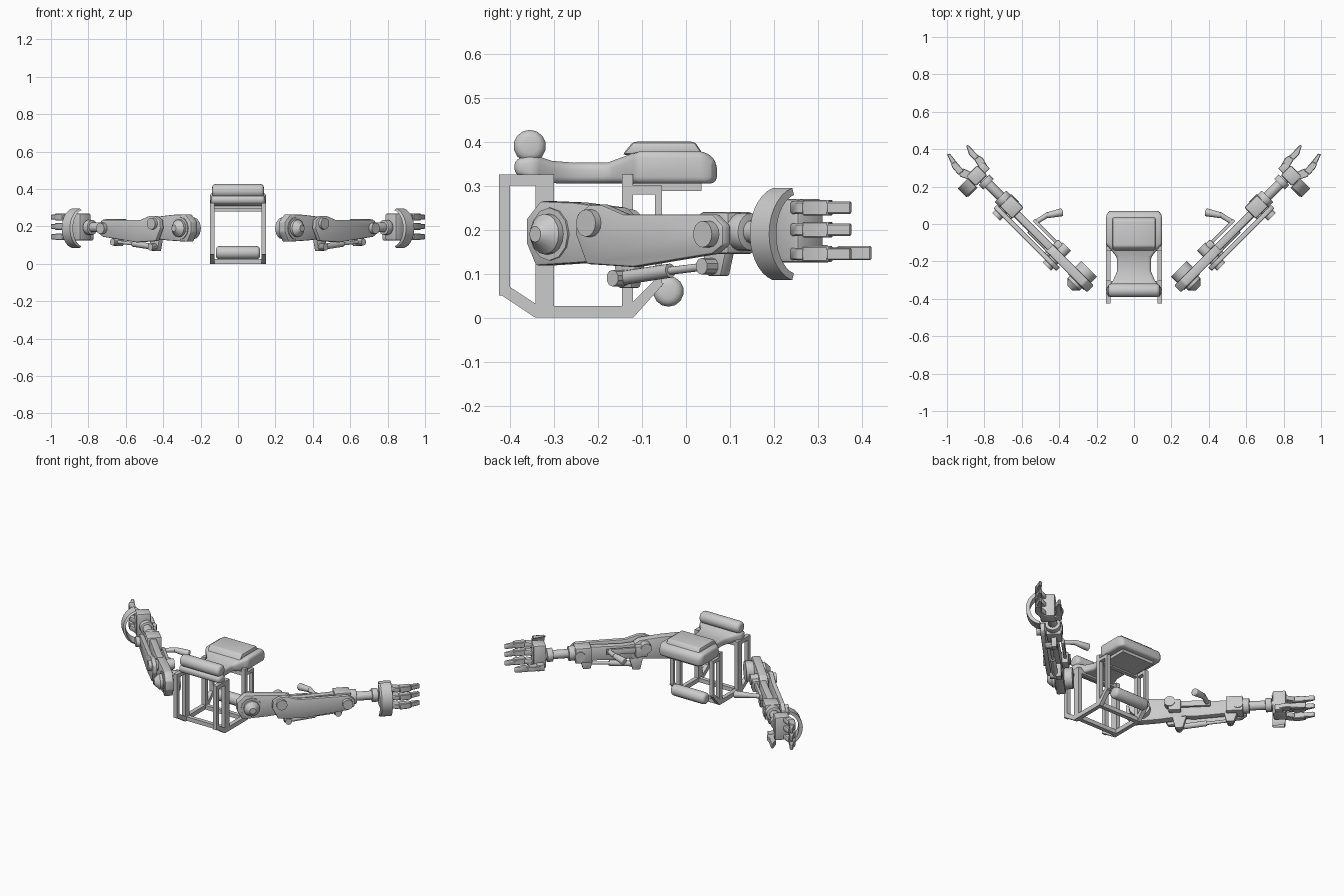
import bpy, bmesh, math
from mathutils import Vector, Matrix

cube = bpy.data.objects.get("Cube")
if cube:
    bpy.data.objects.remove(cube)

grey = bpy.data.materials.new("light grey")
grey.use_nodes = True
colour = (0.6, 0.6, 0.6, 1)
grey.diffuse_color = colour
grey.node_tree.nodes["Principled BSDF"].inputs["Base Color"].default_value = colour

ARM = Matrix.Rotation(math.radians(45), 4, 'Z')


def finish(bm, name, bevel=0, segs=3, arm=False):
    """Bevel, shade and link a mesh; arm parts are turned outward and mirrored."""
    bmesh.ops.recalc_face_normals(bm, faces=bm.faces)
    if bevel:
        edges = [e for e in bm.edges if e.calc_face_angle(0) > 0.5]
        bmesh.ops.bevel(bm, geom=edges, offset=bevel, segments=segs,
                        affect='EDGES', profile=0.5, clamp_overlap=True)
    if arm:
        bm.transform(ARM)
    for side in ("left_", "right_") if arm else ("",):
        if side == "right_":
            bm.transform(Matrix.Scale(-1, 4, (1, 0, 0)))
            bmesh.ops.reverse_faces(bm, faces=bm.faces)
        mesh = bpy.data.meshes.new(side + name)
        bm.to_mesh(mesh)
        mesh.materials.append(grey)
        mesh.polygons.foreach_set("use_smooth", [True] * len(mesh.polygons))
        mesh.set_sharp_from_angle(angle=math.radians(35))
        bpy.context.collection.objects.link(bpy.data.objects.new(side + name, mesh))
    bm.free()


def skin(bm, rings):
    """Join rings of points into a closed tube."""
    loops = [[bm.verts.new(p) for p in r] for r in rings]
    n = len(loops[0])
    for a, b in zip(loops, loops[1:]):
        for i in range(n):
            bm.faces.new((a[i], a[(i + 1) % n], b[(i + 1) % n], b[i]))
    bm.faces.new(loops[0])
    bm.faces.new(loops[-1])


def prism(name, pts, axis, lo, hi, bevel=0, segs=2, arm=False):
    """Extrude a 2D outline along an axis."""
    def place(p, h):
        v = list(p)
        v.insert(axis, h)
        return v
    bm = bmesh.new()
    skin(bm, [[place(p, h) for p in pts] for h in (lo, hi)])
    finish(bm, name, bevel, segs, arm)


def box(name, lo, hi, bevel=0, segs=2, arm=False):
    pts = [(lo[0], lo[1]), (hi[0], lo[1]), (hi[0], hi[1]), (lo[0], hi[1])]
    prism(name, pts, 2, lo[2], hi[2], bevel, segs, arm)


def rod(name, p, q, r1, r2=None, sides=16, bevel=0, segs=3, arm=False):
    p, q = Vector(p), Vector(q)
    bm = bmesh.new()
    turn = (q - p).to_track_quat('Z', 'Y').to_matrix().to_4x4()
    bmesh.ops.create_cone(bm, cap_ends=True, segments=sides, radius1=r1,
                          radius2=r1 if r2 is None else r2, depth=(q - p).length,
                          matrix=Matrix.Translation((p + q) / 2) @ turn)
    finish(bm, name, bevel, segs, arm)


def pin(name, u, z, w1, w2, r1, r2=None, sides=16):
    """Arm joint pin; w is the distance outward, so local y is -w."""
    rod(name, (u, -w1, z), (u, -w2, z), r1, r2, sides, arm=True)


def plate(name, pts, w1, w2, bevel=0.006):
    prism(name, pts, 1, -w2, -w1, bevel, 2, True)


# Body support pad with a narrow waist
bm = bmesh.new()
sections = [(-.39, .14, .325, .36), (-.345, .148, .31, .37), (-.30, .11, .305, .355),
            (-.25, .09, .305, .352), (-.18, .09, .305, .352), (-.13, .13, .305, .37),
            (-.11, .15, .305, .378), (.045, .15, .305, .378), (.07, .135, .305, .355)]
skin(bm, [[(-h, y, a), (h, y, a), (h, y, b), (-h, y, b)] for y, h, a, b in sections])
finish(bm, "support_pad", 0.016)
prism("raised_pad", [(-.145, .37), (.04, .37), (.02, .40), (-.12, .40)], 0, -.115, .115, .008)
box("pad_base", (-.11, -.12, .288), (.11, .035, .31))

# Padded rolls
rod("head_roll", (-.138, -.355, .39), (.138, -.355, .39), .037, sides=14, bevel=.018)
rod("foot_roll", (-.118, -.04, .06), (.118, -.04, .06), .035, sides=14, bevel=.018)

# Side frames
for s, side in ((1, "left"), (-1, "right")):
    x1, x2 = sorted((s * .125, s * .15))

    def bar(part, pts):
        prism(side + "_frame_" + part, pts, 0, x1, x2)

    def post(part, y1, y2, z1, z2):
        bar(part, [(y1, z1), (y2, z1), (y2, z2), (y1, z2)])

    post("outer_post", -.425, -.40, .05, .325)
    post("main_post", -.342, -.30, .0, .325)
    post("top_rail", -.425, -.30, .30, .325)
    post("bottom_rail", -.342, -.12, 0, .027)
    post("rear_post", -.145, -.12, .02, .325)
    post("pad_post", -.07, -.055, .07, .295)
    post("pad_rail", -.145, -.055, .28, .30)
    bar("front_brace", [(-.425, .055), (-.342, 0), (-.342, .032), (-.40, .07)])
    bar("rear_brace", [(-.12, 0), (-.05, .078), (-.072, .085), (-.13, .027)])

# Cross bars of the frame
for i, (y, z) in enumerate(((-.33, .0), (-.145, .0), (-.33, .295), (-.145, .28))):
    box("cross_bar_%d" % i, (-.135, y, z), (.135, y + .025, z + .025))

# Upper arm and shoulder joint
plate("upper_arm", [(-.08, .17), (-.08, .225), (-.035, .265), (.07, .262), (.2, .25),
                    (.25, .215), (.25, .14), (.1, .125), (-.05, .118)], .385, .435)
pin("shoulder_hub", 0, .19, .34, .44, .06, sides=12)
pin("shoulder_cap_base", 0, .19, .43, .455, .046)
pin("shoulder_cap", 0, .19, .455, .485, .046, .018)

# Forearm plates and core
plate("forearm_plate", [(.115, .19), (.12, .235), (.16, .257), (.2, .257), (.27, .235),
                        (.555, .235), (.59, .21), (.59, .165), (.555, .145),
                        (.3, .115), (.15, .122)], .445, .472)
plate("forearm_core", [(.17, .15), (.17, .235), (.3, .225), (.56, .235),
                       (.56, .15), (.3, .135)], .385, .425)
pin("elbow_pin", .168, .215, .34, .49, .031)
pin("wrist_pin", .548, .19, .35, .495, .03)
box("wrist_clevis", (.48, -.44, .145), (.575, -.355, .24), .008, arm=True)
box("elbow_block", (.16, -.385, .16), (.23, -.345, .23), .008, arm=True)
box("inner_rail", (.17, -.372, .185), (.395, -.355, .22), .004, arm=True)

# Control grip on the inner rail
rod("grip_stem", (.378, -.365, .205), (.36, -.285, .21), .013, .014, arm=True)
rod("grip", (.364, -.30, .21), (.315, -.225, .2), .015, .022, bevel=.007, arm=True)

# Piston below the forearm
rod("piston_sleeve", (.2136, -.42, .09), (.37, -.42, .107), .016, arm=True)
rod("piston_rod", (.35, -.42, .105), (.49, -.42, .117), .009, arm=True)
for name, u, z, top in (("piston_elbow", .2136, .09, .14), ("piston_wrist", .5, .117, .16)):
    pin(name + "_pin", u, z, .39, .45, .019, sides=10)
    plate(name + "_bracket", [(u - .035, top), (u - .018, z - .022),
                              (u + .025, z - .022), (u + .045, top)], .385, .415, .004)

# Wrist shaft with two collars
for name, a, b, r in (("wrist_collar", .565, .61, .043), ("wrist_shaft", .60, .76, .026),
                      ("hand_collar", .70, .735, .04)):
    rod(name, (a, -.40, .195), (b, -.40, .195), r, sides=20, bevel=.004, segs=2, arm=True)

# Curved hand guard
bm = bmesh.new()
rings = []
steps = 14
for i in range(steps + 1):
    a = math.radians(-76 + 152 * i / steps)
    ring = []
    for u, r, squash in ((.728, .10, .085), (.738, .108, .098), (.80, .108, .098), (.80, .092, .075)):
        ring.append((u, -(.435 + squash * math.cos(a)), .19 + r * math.sin(a)))
    rings.append(ring)
skin(bm, rings)
finish(bm, "hand_guard", arm=True)

# Palm, fingers and thumb
box("palm", (.74, -.455, .125), (.815, -.37, .27), .01, arm=True)
for i, z in enumerate((.145, .2, .25)):
    def joint(part, pts, half):
        prism("finger_%d_%s" % (i, part), [(u, -w) for u, w in pts], 2,
              z - half, z + half, .003, 1, True)
    joint("base", [(.79, .41), (.79, .455), (.835, .478), (.86, .47), (.855, .435)], .014)
    joint("middle", [(.845, .44), (.85, .478), (.90, .474), (.92, .464), (.91, .437)], .018)
    joint("tip", [(.90, .437), (.905, .468), (.972, .443), (.962, .43)], .014)
box("thumb_mount", (.755, -.38, .125), (.80, -.335, .165), .006, arm=True)
for part, pts, half in (
        ("base", [(.775, .335), (.79, .375), (.85, .36), (.855, .33), (.82, .322)], .014),
        ("tip", [(.84, .33), (.845, .362), (.885, .362), (.932, .338), (.925, .328)], .016)):
    prism("thumb_" + part, [(u, -w) for u, w in pts], 2, .147 - half, .147 + half, .003, 1, True)
